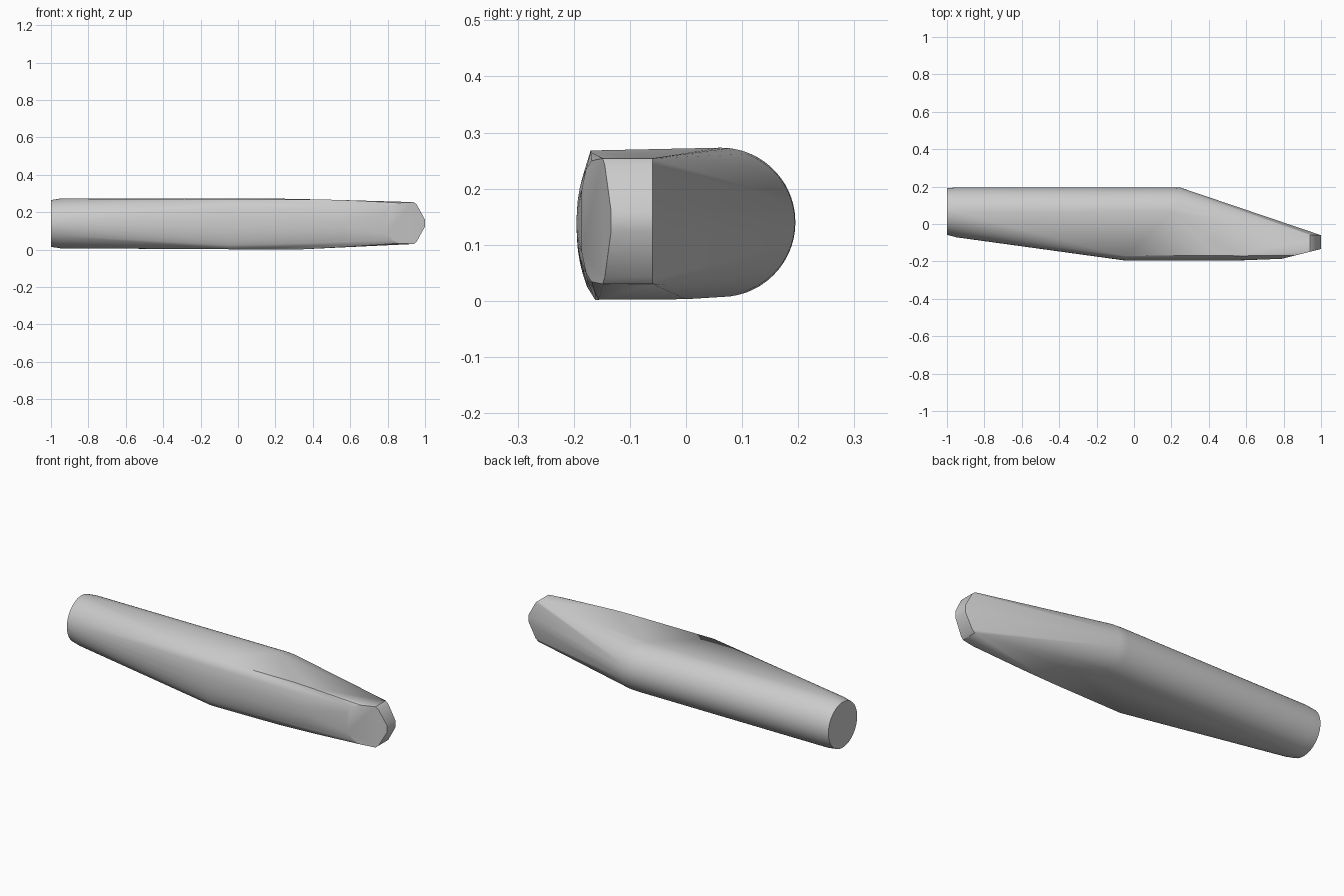
import bpy, bmesh
from math import sin, cos, pi

cube = bpy.data.objects.get("Cube")
if cube:
    bpy.data.objects.remove(cube, do_unlink=True)

MID = 0.142
points = []


def arc(x, y, r, start, end, steps):
    """Points of a round cross-section, angle 0 facing the back."""
    for i in range(steps + 1):
        a = start + (end - start) * i / steps
        points.append((x, y + r * cos(a), MID - 0.002 + r * sin(a)))


# Round handle end, with a small bevel
arc(-1.0, 0.067, 0.125, 0, 2 * pi, 48)
arc(-0.95, 0.062, 0.133, 0, 2 * pi, 48)

# Rounded back, up to where the taper starts
arc(0.25, 0.065, 0.129, -pi / 2, pi / 2, 28)
arc(0.2, 0.062, 0.133, -pi / 2, pi / 2, 28)

# Bowed front of the wide middle, with sharp upper and lower edges
for x in (-0.05, 0.56):
    trim = 0.006 if x > 0 else 0
    top, low = 0.268 - trim / 2, 0.002 + trim * 2
    points.append((x, -0.17, top))
    points.append((x, -0.162, low))
    for i in range(1, 12):
        t = i / 12
        y = -0.195 + 0.029 * abs(2 * t - 1) ** 2.3
        points.append((x, y, low + (top - low) * t))

# Flat underside and upper edge points
points += [(0.35, -0.155, 0.002), (0.35, 0.0, 0.003), (0.45, -0.169, 0.268)]

# Slanted oval facet and the pointed tip behind it
oval = [(0.79, 0.055), (0.82, 0.092), (0.86, 0.108),
        (0.94, 0.112), (0.955, 0.1), (1.0, 0.018)]
for x, h in oval:
    for z in (MID + h, MID - h):
        points.append((x, -0.186 + (x - 0.79) * 0.25, z))
        if x > 0.9:
            points.append((x, -0.06, z))

# Wrap the sections in one convex skin
bm = bmesh.new()
for p in points:
    bm.verts.new(p)
bmesh.ops.remove_doubles(bm, verts=bm.verts[:], dist=0.0005)
hull = bmesh.ops.convex_hull(bm, input=bm.verts[:])
spare = [g for g in hull["geom_interior"] if isinstance(g, bmesh.types.BMVert)]
bmesh.ops.delete(bm, geom=spare, context="VERTS")
bmesh.ops.dissolve_limit(bm, angle_limit=0.01, verts=bm.verts[:], edges=bm.edges[:])
bmesh.ops.recalc_face_normals(bm, faces=bm.faces[:])
mesh = bpy.data.meshes.new("tapered_handle")
bm.to_mesh(mesh)
bm.free()

handle = bpy.data.objects.new("tapered_handle", mesh)
bpy.context.collection.objects.link(handle)

# Plain grey material
grey = bpy.data.materials.new("light_grey")
grey.use_nodes = True
colour = (0.6, 0.6, 0.6, 1)
grey.diffuse_color = colour
grey.node_tree.nodes["Principled BSDF"].inputs["Base Color"].default_value = colour
mesh.materials.append(grey)

# Smooth shading that keeps the edges sharp
for o in bpy.context.selected_objects:
    o.select_set(False)
handle.select_set(True)
bpy.context.view_layer.objects.active = handle
bpy.ops.object.shade_smooth_by_angle(angle=pi / 6)
